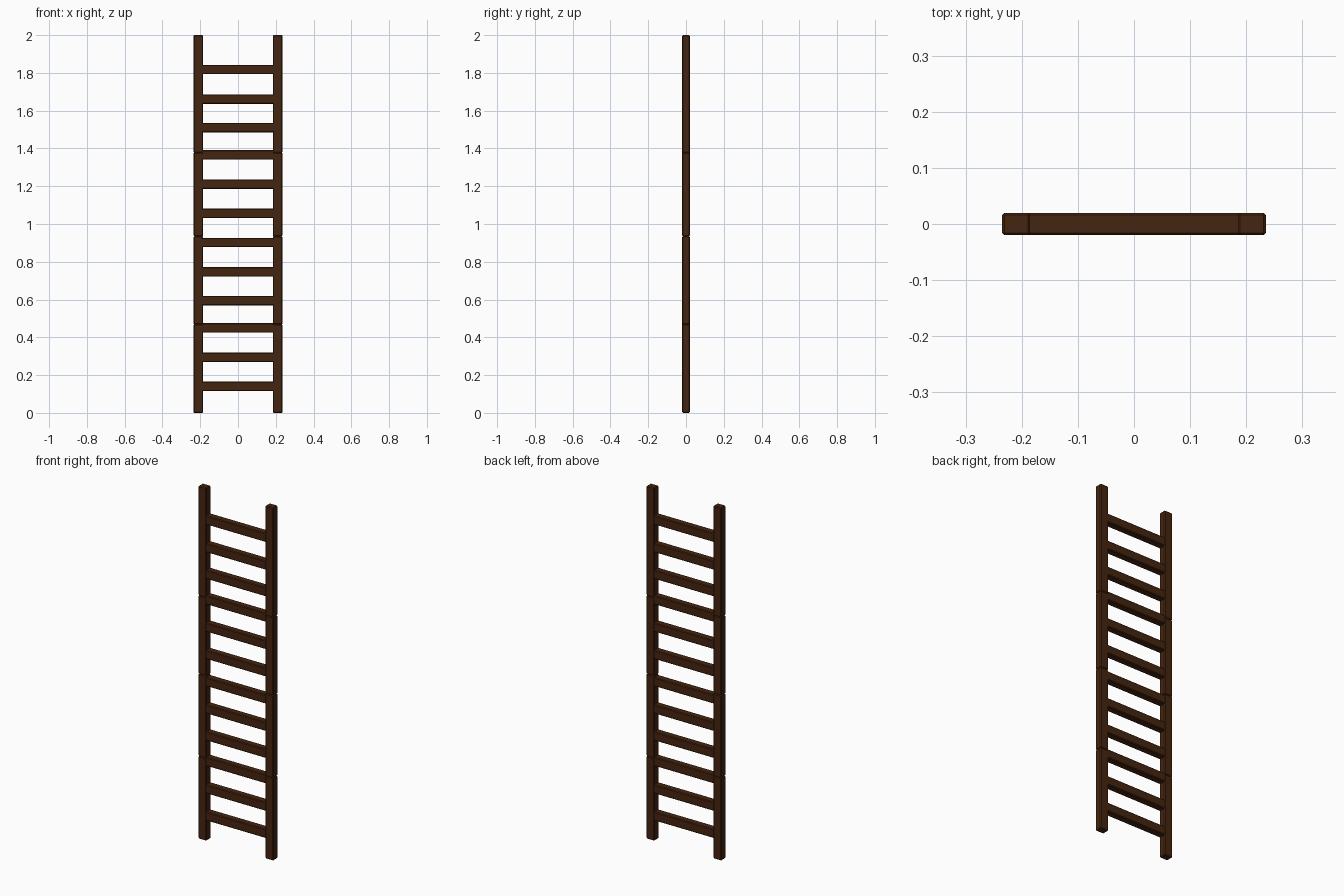
import bpy

if "Cube" in bpy.data.objects:
    bpy.data.objects.remove(bpy.data.objects["Cube"])

wood = bpy.data.materials.new("dark_wood")
wood.diffuse_color = (0.06, 0.018, 0.005, 1)
wood.use_nodes = True
wood.node_tree.nodes["Principled BSDF"].inputs["Base Color"].default_value = wood.diffuse_color


def beam(name, lo, hi, chamfer=0.004):
    """Chamfered box between two corners."""
    size = [b - a for a, b in zip(lo, hi)]
    centre = [(a + b) / 2 for a, b in zip(lo, hi)]
    bpy.ops.mesh.primitive_cube_add(size=1, location=centre)
    ob = bpy.context.object
    ob.name = name
    ob.scale = size
    bpy.ops.object.transform_apply(location=False, rotation=False, scale=True)
    mod = ob.modifiers.new("chamfer", "BEVEL")
    mod.width = chamfer
    mod.segments = 1
    ob.data.materials.append(wood)
    return ob


OUTER, INNER, DEPTH = 0.235, 0.185, 0.02

# Side rails, stacked from four lengths with visible seams
seams = [0, 0.468, 0.935, 1.378, 2.0]
for side, x0, x1 in (("left", -OUTER, -INNER), ("right", INNER, OUTER)):
    for i, (z0, z1) in enumerate(zip(seams, seams[1:])):
        beam(f"{side}_rail_{i + 1}", (x0, -DEPTH, z0), (x1, DEPTH, z1))

# Rungs, ends tucked slightly into the rails
rungs = [0.14, 0.294, 0.45, 0.594, 0.747, 0.902,
         1.056, 1.211, 1.366, 1.51, 1.661, 1.818]
for i, z in enumerate(rungs):
    beam(f"rung_{i + 1}", (-INNER - 0.006, -DEPTH, z - 0.025),
         (INNER + 0.006, DEPTH, z + 0.025))
